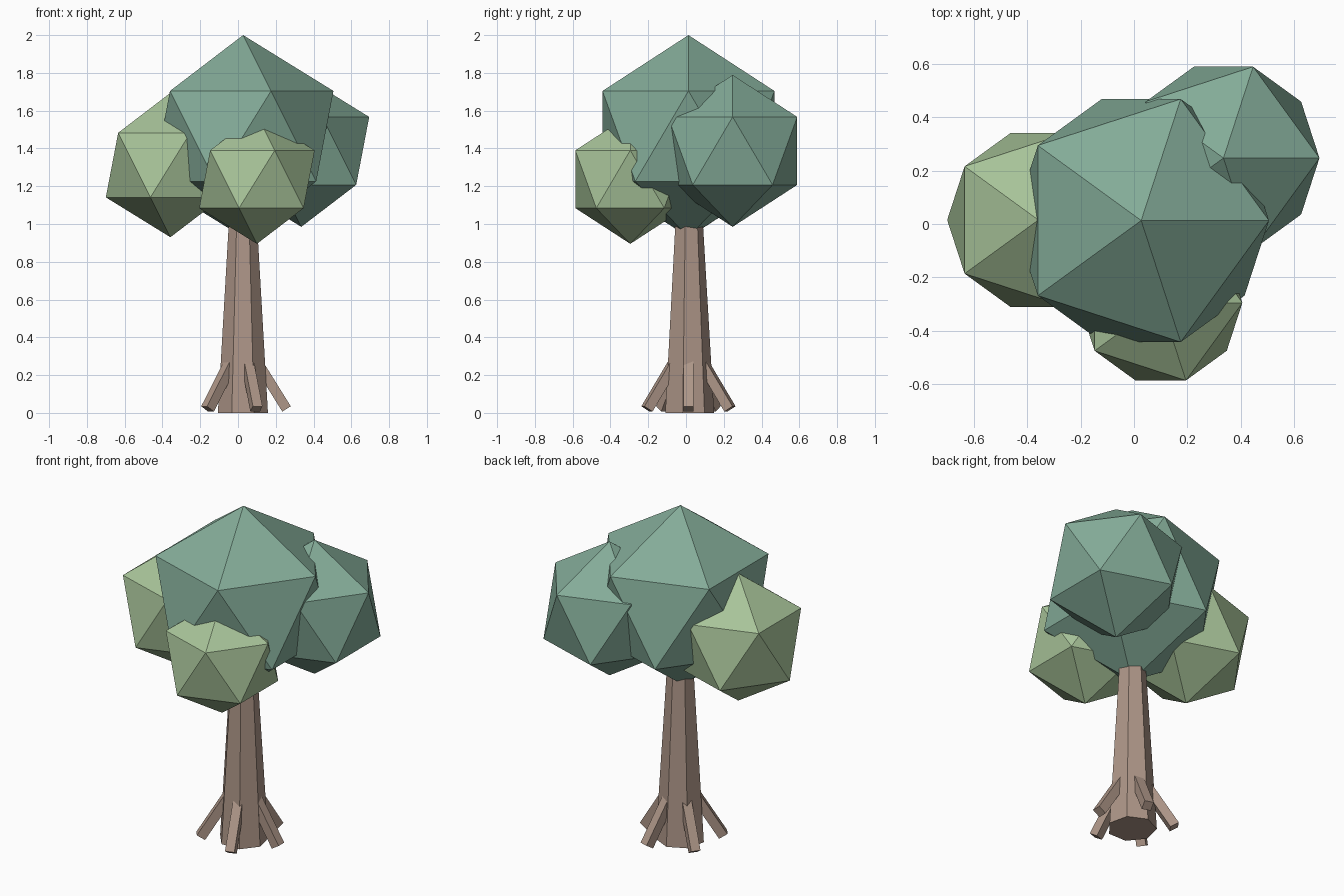
import bpy
from math import cos, sin, tau
from mathutils import Vector

cube = bpy.data.objects.get("Cube")
if cube:
    bpy.data.objects.remove(cube, do_unlink=True)


def material(name, rgb):
    mat = bpy.data.materials.new(name)
    mat.use_nodes = True
    mat.diffuse_color = (*rgb, 1)
    mat.node_tree.nodes["Principled BSDF"].inputs["Base Color"].default_value = (*rgb, 1)
    return mat


bark = material("bark_brown", (0.42, 0.305, 0.245))
dark_leaf = material("dark_green", (0.23, 0.41, 0.315))
light_leaf = material("light_green", (0.39, 0.55, 0.32))


def finish(name, mat):
    obj = bpy.context.object
    obj.name = name
    obj.data.materials.append(mat)
    return obj


# Tapered seven-sided trunk, its top hidden in the foliage
CENTRE = Vector((0.026, 0.013, 0))
HEIGHT = 1.15
bpy.ops.mesh.primitive_cone_add(vertices=7, radius1=0.136, radius2=0.068, depth=HEIGHT,
                                location=CENTRE + Vector((0, 0, HEIGHT / 2)))
finish("trunk", bark)

# Five square root struts leaning into the trunk
LENGTH, THICK = 0.34, 0.053
for i in range(5):
    angle = tau * i / 5
    outward = Vector((cos(angle), sin(angle), 0))
    foot = CENTRE + outward * 0.231 + Vector((0, 0, 0.021))
    lean = (Vector((0, 0, 0.85)) - outward * 0.53).normalized()
    bpy.ops.mesh.primitive_cube_add(size=1, location=foot + lean * LENGTH / 2)
    root = finish(f"root_{i + 1}", bark)
    root.scale = (THICK, THICK, LENGTH)
    root.rotation_euler = (0, -0.558, angle)

# Faceted foliage clumps: name, centre, radius, material
clumps = [
    ("main_foliage", (0.027, 0.013, 1.465), 0.535, dark_leaf),
    ("back_foliage", (0.335, 0.247, 1.387), 0.402, dark_leaf),
    ("side_foliage", (-0.358, 0.015, 1.312), 0.382, light_leaf),
    ("front_foliage", (0.10, -0.295, 1.237), 0.342, light_leaf),
]
for name, centre, radius, mat in clumps:
    bpy.ops.mesh.primitive_ico_sphere_add(subdivisions=1, radius=radius, location=centre)
    finish(name, mat)
